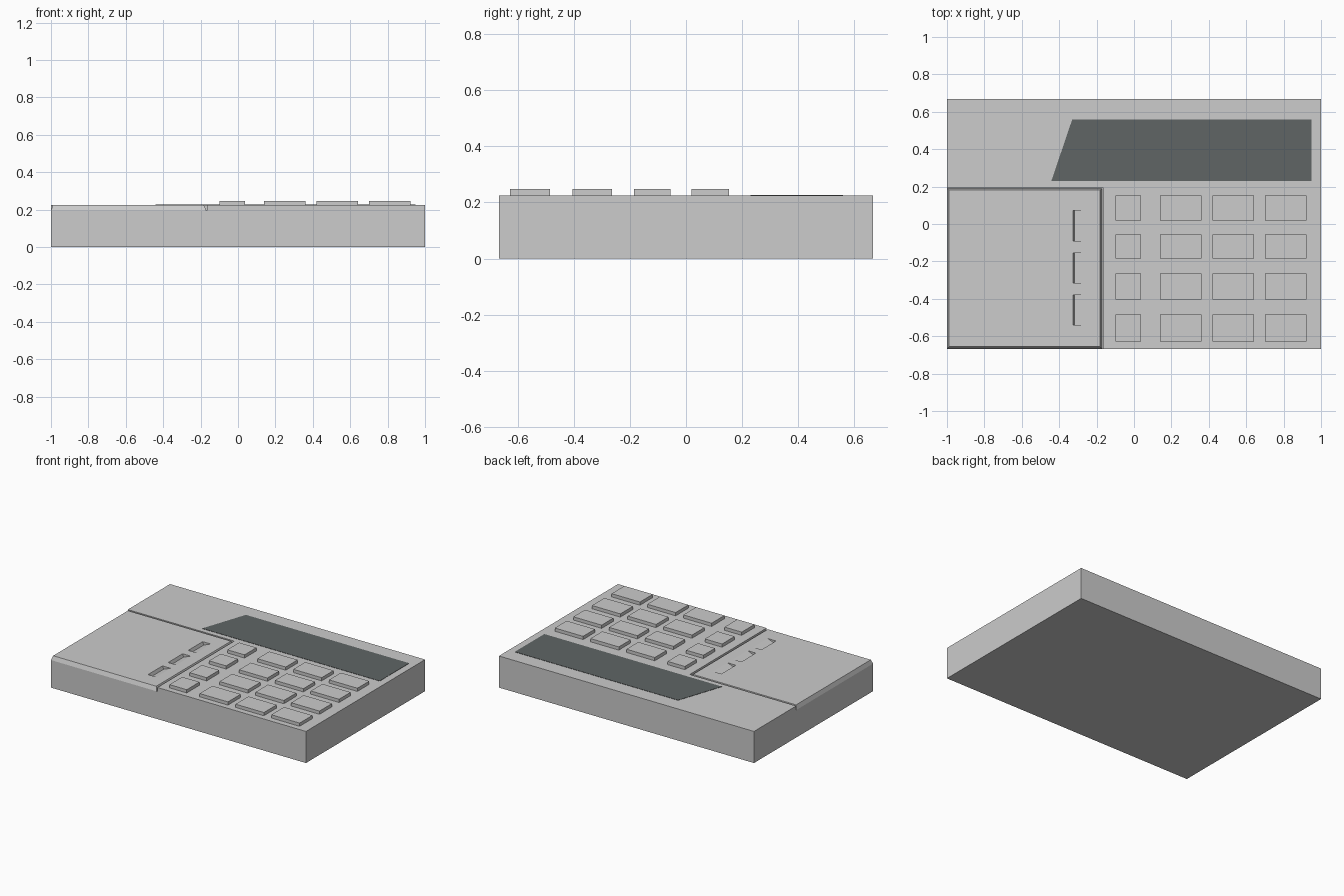
import bpy, bmesh

if "Cube" in bpy.data.objects:
    bpy.data.objects.remove(bpy.data.objects["Cube"])


def material(name, rgb):
    m = bpy.data.materials.new(name)
    m.diffuse_color = (*rgb, 1)
    m.use_nodes = True
    m.node_tree.nodes["Principled BSDF"].inputs["Base Color"].default_value = m.diffuse_color
    return m


GREY = material("case grey", (0.604, 0.604, 0.604))
DARK = material("screen dark grey", (0.115, 0.13, 0.13))


def loft(name, bottom, top, mat):
    """Solid between two matching outlines given as 3D points."""
    bm = bmesh.new()
    a = [bm.verts.new(p) for p in bottom]
    b = [bm.verts.new(p) for p in top]
    bm.faces.new(a)
    bm.faces.new(b)
    for i in range(len(a)):
        j = (i + 1) % len(a)
        bm.faces.new((a[i], a[j], b[j], b[i]))
    bmesh.ops.recalc_face_normals(bm, faces=bm.faces)
    mesh = bpy.data.meshes.new(name)
    bm.to_mesh(mesh)
    bm.free()
    mesh.materials.append(mat)
    obj = bpy.data.objects.new(name, mesh)
    bpy.context.collection.objects.link(obj)
    return obj


def rect(x0, x1, y0, y1, z):
    return [(x0, y0, z), (x1, y0, z), (x1, y1, z), (x0, y1, z)]


def block(name, x0, x1, y0, y1, z0, z1, mat=GREY):
    return loft(name, rect(x0, x1, y0, y1, z0), rect(x0, x1, y0, y1, z1), mat)


def cut(obj, cutter):
    cutter.hide_render = True
    cutter.hide_viewport = True
    mod = obj.modifiers.new("cut", 'BOOLEAN')
    mod.operation = 'DIFFERENCE'
    mod.solver = 'EXACT'
    mod.object = cutter


TOP, LEDGE = 0.224, 0.195

# Case with a lowered corner for the battery lid
case = block("case", -1, 1, -0.667, 0.667, 0, TOP)
cut(case, block("lid_notch_cutter", -1.1, -0.165, -0.8, 0.194, LEDGE, 0.4))

# Battery lid with sloping edges that leave a groove against the case
lid = loft("battery_lid", rect(-1, -0.17, -0.667, 0.19, LEDGE),
           rect(-0.99, -0.182, -0.656, 0.181, TOP), GREY)

# Three wedge-shaped finger grips sunk into the lid
profile = [(-0.329, 0.23), (-0.318, 0.202), (-0.262, TOP), (-0.247, 0.23)]
for i, y in enumerate((-0.46, -0.235, -0.01)):
    ends = [[(x, y + d, z) for x, z in profile] for d in (-0.081, 0.081)]
    cut(lid, loft(f"grip_cutter_{i + 1}", ends[0], ends[1], GREY))

# Display with a slanted left end
outline = [(-0.442, 0.23), (0.95, 0.23), (0.95, 0.56), (-0.33, 0.56)]
loft("display", [(x, y, TOP - 0.002) for x, y in outline],
     [(x, y, TOP + 0.002) for x, y in outline], DARK)

# Keypad, with a narrow first column
columns = [(-0.098, 0.037), (0.138, 0.36), (0.42, 0.642), (0.70, 0.922)]
rows = [(-0.627, -0.484), (-0.404, -0.264), (-0.185, -0.055), (0.02, 0.153)]
for r, (y0, y1) in enumerate(rows):
    for c, (x0, x1) in enumerate(columns):
        block(f"key_{r + 1}_{c + 1}", x0, x1, y0, y1, TOP - 0.004, 0.247)
